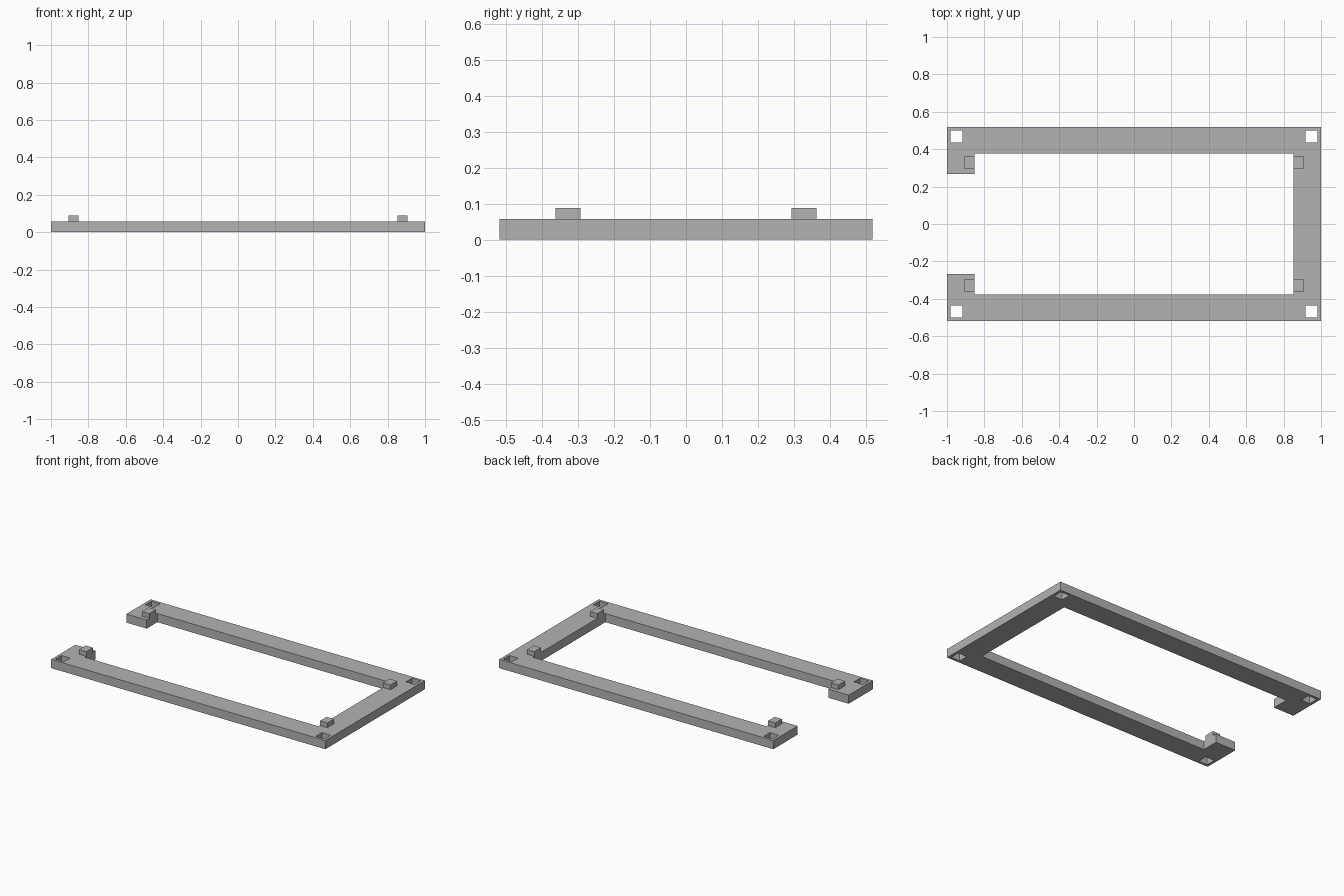
import bpy

cube = bpy.data.objects.get("Cube")
if cube:
    bpy.data.objects.remove(cube, do_unlink=True)

# Single grey material
grey = bpy.data.materials.new("plain grey")
grey.use_nodes = True
colour = (0.45, 0.45, 0.45, 1)
grey.diffuse_color = colour
grey.node_tree.nodes["Principled BSDF"].inputs["Base Color"].default_value = colour

HALF_X, HALF_Y = 1.0, 0.518
INNER_X, INNER_Y = 0.852, 0.377
STUB_Y = 0.266
HEIGHT, PEG_TOP = 0.057, 0.088


def rectangle(cx, cy, w, d):
    return [(cx - w / 2, cy - d / 2), (cx + w / 2, cy - d / 2),
            (cx + w / 2, cy + d / 2), (cx - w / 2, cy + d / 2)]


def plate(name, loops, bottom, top):
    """Extrude closed outlines between two heights; inner loops become holes."""
    curve = bpy.data.curves.new(name + " outline", "CURVE")
    curve.dimensions = "2D"
    curve.fill_mode = "BOTH"
    curve.extrude = (top - bottom) / 2
    for loop in loops:
        spline = curve.splines.new("POLY")
        spline.points.add(len(loop) - 1)
        for point, (x, y) in zip(spline.points, loop):
            point.co = (x, y, 0, 1)
        spline.use_cyclic_u = True
    obj = bpy.data.objects.new(name, curve)
    bpy.context.collection.objects.link(obj)
    obj.location.z = (top + bottom) / 2
    bpy.ops.object.select_all(action="DESELECT")
    obj.select_set(True)
    bpy.context.view_layer.objects.active = obj
    bpy.ops.object.convert(target="MESH")
    obj = bpy.context.object
    obj.name = name
    obj.data.materials.clear()
    obj.data.materials.append(grey)
    bpy.ops.object.shade_flat()
    return obj


# Frame open on the right side, with four square through holes
upper = [(INNER_X, INNER_Y), (-INNER_X, INNER_Y), (-INNER_X, STUB_Y),
         (-HALF_X, STUB_Y), (-HALF_X, HALF_Y), (HALF_X, HALF_Y)]
outline = upper + [(x, -y) for x, y in reversed(upper)]
holes = [rectangle(sx * 0.95, sy * 0.469, 0.064, 0.064)
         for sx in (-1, 1) for sy in (-1, 1)]
plate("frame", [outline] + holes, 0, HEIGHT)

# Locating pegs flush with the inner edge
for side, sx in (("right", -1), ("left", 1)):
    for end, sy in (("front", -1), ("back", 1)):
        plate(f"{end}_{side}_peg",
              [rectangle(sx * (INNER_X + 0.027), sy * 0.328, 0.054, 0.069)],
              HEIGHT, PEG_TOP)
